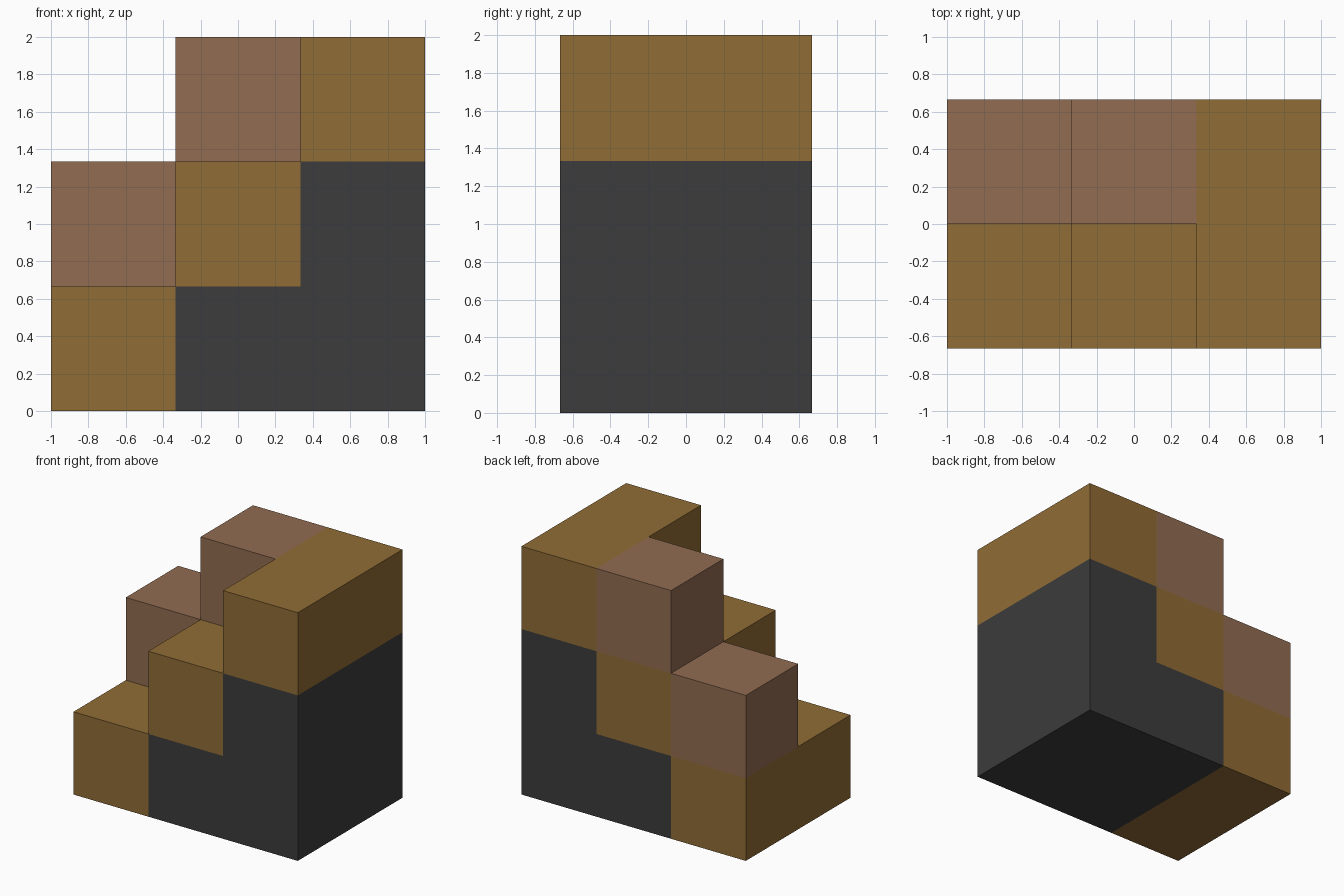
import bpy
import bmesh
from mathutils import Vector

cube = bpy.data.objects.get("Cube")
if cube:
    bpy.data.objects.remove(cube, do_unlink=True)

U = 2 / 3                            # block edge length
ORIGIN = Vector((-1, -U, 0))         # front lower corner of the block grid
DIRECTIONS = [Vector(d) for d in
              ((1, 0, 0), (-1, 0, 0), (0, 1, 0), (0, -1, 0), (0, 0, 1), (0, 0, -1))]


def make_material(name, rgb):
    linear = [((c / 255 + 0.055) / 1.055) ** 2.4 for c in rgb] + [1]
    mat = bpy.data.materials.new(name)
    mat.use_nodes = True
    mat.diffuse_color = linear
    shader = mat.node_tree.nodes["Principled BSDF"]
    shader.inputs["Base Color"].default_value = linear
    shader.inputs["Roughness"].default_value = 0.9
    return mat


def cells(xs, ys, zs):
    return {(x, y, z) for x in xs for y in ys for z in zs}


def build_part(name, blocks, occupied, mat):
    """Shell of a group of blocks, leaving out faces hidden against a neighbour."""
    bm = bmesh.new()
    for block in blocks:
        centre = ORIGIN + (Vector(block) + Vector((0.5, 0.5, 0.5))) * U
        for n in DIRECTIONS:
            if tuple(int(c + d) for c, d in zip(block, n)) in occupied:
                continue
            a = Vector((n.y, n.z, n.x))
            b = n.cross(a)
            corners = (a + b, b - a, -a - b, a - b)
            bm.faces.new([bm.verts.new(centre + (n + c) * U / 2) for c in corners])
    bmesh.ops.remove_doubles(bm, verts=bm.verts, dist=0.001)
    bmesh.ops.dissolve_limit(bm, angle_limit=0.01, verts=bm.verts, edges=bm.edges)
    mesh = bpy.data.meshes.new(name)
    bm.to_mesh(mesh)
    bm.free()
    mesh.materials.append(mat)
    bpy.context.collection.objects.link(bpy.data.objects.new(name, mesh))


tan = make_material("tan wood", (144, 108, 53))
rose = make_material("rose brown wood", (146, 108, 81))
grey = make_material("dark grey", (60, 60, 60))

depth = range(2)
parts = []

# Three full-depth steps climbing to the left
for i, name in enumerate(("lower_step", "middle_step", "upper_step")):
    parts.append((name, cells([i], depth, [i]), tan))

# Raised blocks on the back half of the two lower steps
for i, name in enumerate(("lower_back_block", "middle_back_block")):
    parts.append((name, cells([i], [1], [i + 1]), rose))

# Stepped support below the upper steps
parts.append(("support_base", cells([1], depth, [0]) | cells([2], depth, depth), grey))

occupied = set().union(*(blocks for _, blocks, _ in parts))
for name, blocks, mat in parts:
    build_part(name, blocks, occupied, mat)
